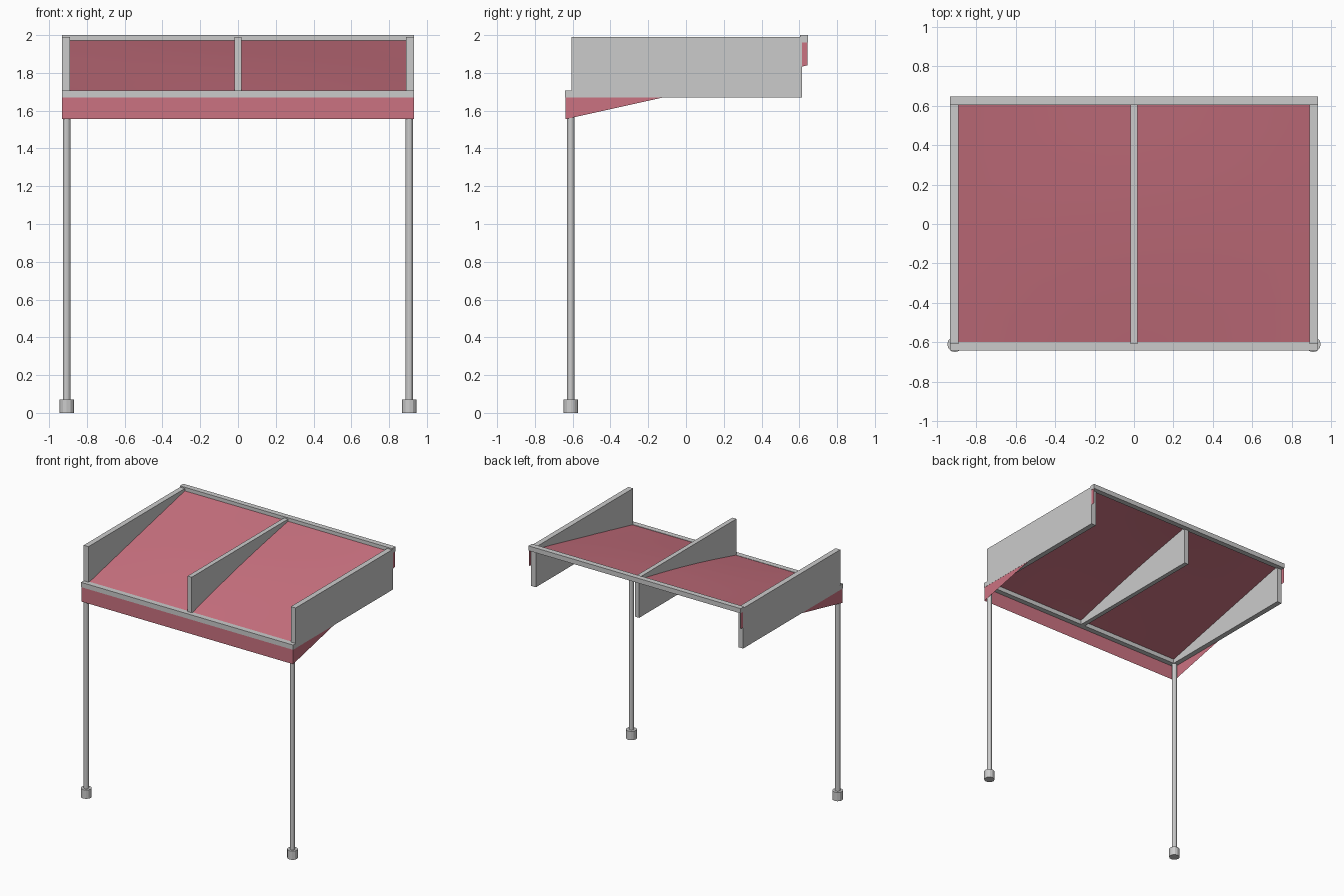
import bpy, bmesh
from math import sin, pi

if "Cube" in bpy.data.objects:
    bpy.data.objects.remove(bpy.data.objects["Cube"])

red = bpy.data.materials.new("red_cloth")
red.diffuse_color = (0.6, 0.17, 0.22, 1)
red.use_nodes = True
red.node_tree.nodes["Principled BSDF"].inputs["Base Color"].default_value = red.diffuse_color


def finish(name, bm):
    me = bpy.data.meshes.new(name)
    bm.to_mesh(me)
    bm.free()
    ob = bpy.data.objects.new(name, me)
    bpy.context.collection.objects.link(ob)
    return ob


def box(name, x0, x1, y0, y1, z0, z1):
    bm = bmesh.new()
    bmesh.ops.create_cube(bm, size=1)
    for v in bm.verts:
        v.co.x = x1 if v.co.x > 0 else x0
        v.co.y = y1 if v.co.y > 0 else y0
        v.co.z = z1 if v.co.z > 0 else z0
    return finish(name, bm)


def cylinder(name, x, y, r, z0, z1, sides=12):
    bm = bmesh.new()
    bmesh.ops.create_cone(bm, cap_ends=True, segments=sides, radius1=r,
                          radius2=r, depth=z1 - z0)
    bmesh.ops.translate(bm, verts=bm.verts, vec=(x, y, (z0 + z1) / 2))
    return finish(name, bm)


# Front and back cross bars
box("front_bar", -0.933, 0.933, -0.64, -0.597, 1.67, 1.708)
box("back_bar", -0.933, 0.933, 0.603, 0.646, 1.962, 2.0)

# Side boards, legs and feet on both sides, plus the middle board
for side, s in (("left", -1), ("right", 1)):
    xs = sorted((s * 0.89, s * 0.932))
    box(side + "_board", xs[0], xs[1], -0.607, 0.614, 1.67, 1.99)
    cylinder(side + "_leg", s * 0.907, -0.61, 0.019, 0.03, 1.69)
    cylinder(side + "_foot", s * 0.907, -0.61, 0.039, 0, 0.07)
box("middle_board", -0.018, 0.018, -0.607, 0.614, 1.67, 1.99)

# Sloping cloth with a slight bulge and hanging front and side edges
HX, Y0, Y1, DROP = 0.931, -0.638, 0.643, 0.14
bm = bmesh.new()
bmesh.ops.create_grid(bm, x_segments=12, y_segments=8, size=1)
for v in bm.verts:
    u, t = v.co.x, (v.co.y + 1) / 2
    bulge = 0.015 * sin(pi * t) * sin(pi * (u + 1) / 2)
    v.co = (u * HX, Y0 + (Y1 - Y0) * t, 1.695 + 0.285 * t + bulge)
hem = [e for e in bm.edges if e.is_boundary
       and not all(v.co.y > Y1 - 0.001 for v in e.verts)]
ext = bmesh.ops.extrude_edge_only(bm, edges=hem)["geom"]
bmesh.ops.translate(bm, vec=(0, 0, -DROP),
                    verts=[g for g in ext if isinstance(g, bmesh.types.BMVert)])
bmesh.ops.recalc_face_normals(bm, faces=bm.faces)
for f in bm.faces:
    f.smooth = True
cloth = finish("cloth_cover", bm)
cloth.data.materials.append(red)
bpy.context.view_layer.objects.active = cloth
cloth.select_set(True)
bpy.ops.object.shade_smooth_by_angle(angle=0.6)
